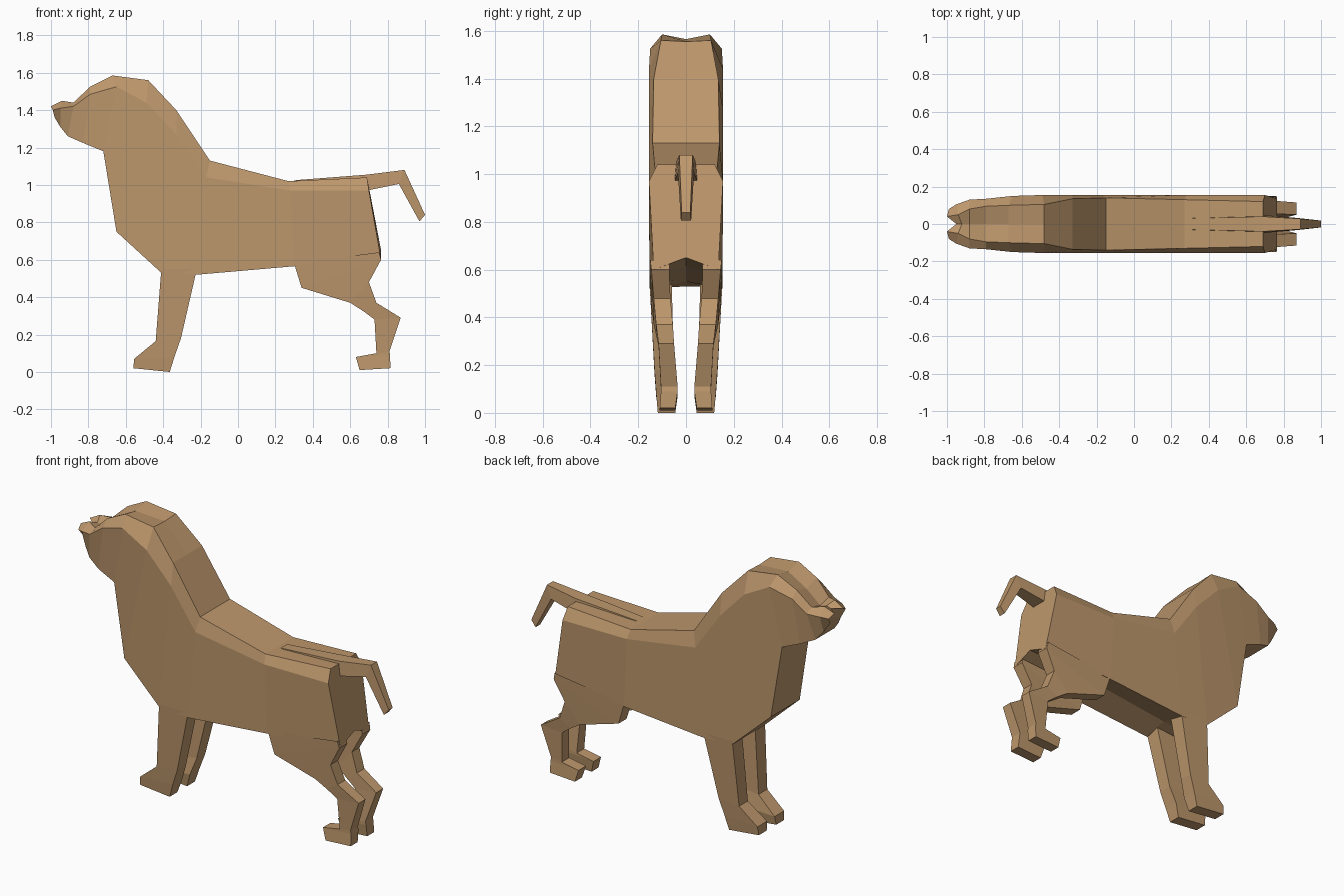
import bpy, bmesh

fur = bpy.data.materials.new("tan_fur")
fur.diffuse_color = (0.51, 0.31, 0.15, 1)


def loft(name, rings, cap_start=True, mirror=False):
    """Skin a list of equal-length point rings into a flat-shaded mesh."""
    bm = bmesh.new()
    rows = [[bm.verts.new(p) for p in ring] for ring in rings]
    n = len(rows[0])
    for a, b in zip(rows, rows[1:]):
        for i in range(n):
            j = (i + 1) % n
            bm.faces.new((a[i], a[j], b[j], b[i]))
    bm.faces.new(rows[-1])
    if cap_start:
        bm.faces.new(rows[0])
    bmesh.ops.recalc_face_normals(bm, faces=bm.faces)
    mesh = bpy.data.meshes.new(name)
    bm.to_mesh(mesh)
    bm.free()
    mesh.materials.append(fur)
    ob = bpy.data.objects.new(name, mesh)
    bpy.context.collection.objects.link(ob)
    if mirror:
        m = ob.modifiers.new("mirror", 'MIRROR')
        m.use_axis = (False, True, False)
        m.use_mirror_merge = False


def body_ring(top, shoulder, low, yt, w, yb, dx, dip, rise):
    """Symmetric slanted section: crest with a central groove, flank, underside."""
    half = [(top[0], yt, top[1]), (shoulder[0], w, shoulder[1]), (low[0], yb, low[1])]
    other = [(x, -y, z) for x, y, z in reversed(half)]
    return ([(top[0] + dx, 0, top[1] - dip)] + half
            + [(low[0] + dx, 0, low[1] + rise)] + other)


def leg_ring(x0, z0, x1, z1, yi, yo):
    return [(x0, yi, z0), (x1, yi, z1), (x1, yo, z1), (x0, yo, z0)]


# Head, mane and trunk, from snout to rump
trunk = [
    ((-1.00, 1.42), (-0.99, 1.40), (-0.98, 1.36), .04, .08, .05, .05, 0, 0),
    ((-0.94, 1.45), (-0.95, 1.41), (-0.95, 1.31), .05, .105, .07, .02, .02, 0),
    ((-0.88, 1.44), (-0.88, 1.42), (-0.91, 1.26), .08, .13, .09, 0, .02, 0),
    ((-0.79, 1.525), (-0.79, 1.485), (-0.83, 1.225), .095, .135, .12, 0, .03, 0),
    ((-0.67, 1.585), (-0.65, 1.525), (-0.72, 1.18), .10, .15, .13, 0, .02, 0),
    ((-0.48, 1.56), (-0.49, 1.44), (-0.65, 0.75), .105, .155, .135, 0, .005, 0),
    ((-0.33, 1.40), (-0.33, 1.27), (-0.41, 0.53), .135, .155, .15, 0, 0, 0),
    ((-0.15, 1.13), (-0.17, 1.04), (-0.22, 0.52), .14, .155, .153, 0, 0, 0.03),
    ((0.27, 1.02), (0.28, 0.97), (0.30, 0.565), .13, .155, .153, 0, 0, 0.05),
    ((0.69, 1.04), (0.70, 0.97), (0.765, 0.60), .12, .155, .135, 0, 0, 0.05),
]
loft("body", [body_ring(*s) for s in trunk])

# Front legs with paws
loft("front_legs", [leg_ring(*s) for s in [
    (-0.41, 0.55, -0.22, 0.55, .06, .153),
    (-0.44, 0.165, -0.305, 0.18, .05, .132),
    (-0.555, 0.07, -0.34, 0.08, .035, .125),
    (-0.56, 0.02, -0.365, 0.0, .045, .118),
]], cap_start=False, mirror=True)

# Hind legs with thigh, hock and paw
loft("hind_legs", [leg_ring(*s) for s in [
    (0.30, 0.58, 0.755, 0.64, .07, .15),
    (0.34, 0.45, 0.765, 0.60, .07, .145),
    (0.60, 0.37, 0.70, 0.48, .065, .135),
    (0.67, 0.325, 0.74, 0.37, .055, .125),
    (0.73, 0.28, 0.87, 0.29, .05, .115),
    (0.74, 0.10, 0.81, 0.11, .035, .105),
    (0.63, 0.08, 0.813, 0.09, .035, .105),
    (0.65, 0.01, 0.815, 0.02, .045, .11),
]], cap_start=False, mirror=True)


# Tail: rises off the rump, then bends down to a narrow tip
def tail_ring(xt, zt, xb, zb, w):
    return [(xt, -w, zt), (xt, w, zt), (xb, w * 1.2, zb), (xb, -w * 1.2, zb)]


loft("tail", [tail_ring(*s) for s in [
    (0.30, 1.025, 0.40, 1.0, .03),
    (0.69, 1.055, 0.69, 0.97, .04),
    (0.89, 1.08, 0.86, 1.005, .028),
    (1.00, 0.84, 0.97, 0.805, .018),
]])
